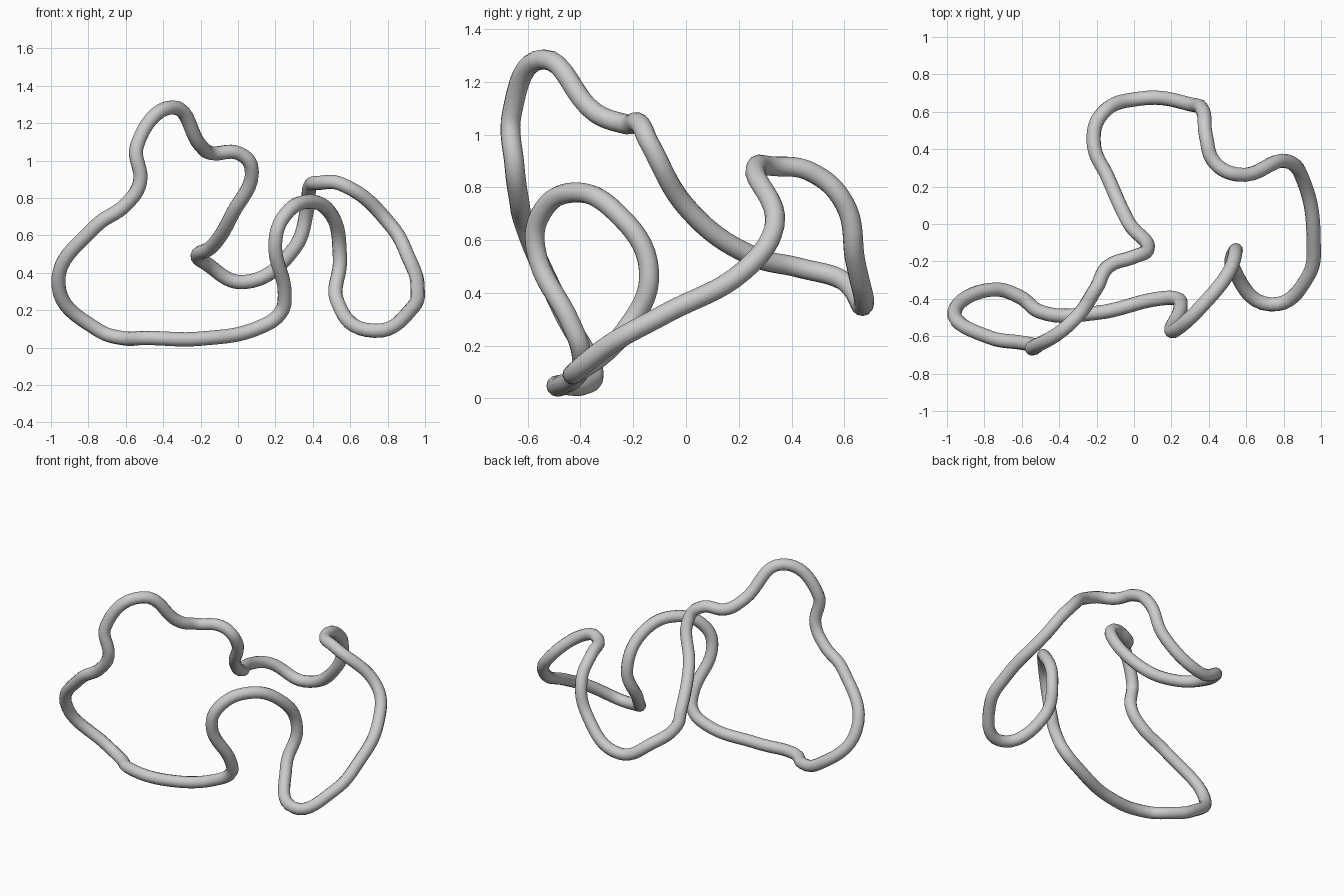
import bpy

R = 0.038  # tube radius

# Key bends of the closed loop (x, y, z); smooth handles fill in between
path = [
    (-.35, -.54, 1.285), (-.20, -.34, 1.08), (-.14, -.23, 1.04), (0, -.175, 1.04),
    (.07, -.14, .97), (-.03, .01, .715), (-.14, .25, .54), (-.215, .43, .495),
    (-.17, .59, .45), (.03, .67, .35), (.30, .64, .53), (.37, .60, .74),
    (.385, .47, .86), (.43, .33, .88), (.55, .265, .875), (.82, .335, .65),
    (.91, .22, .485), (.96, -.08, .32), (.93, -.28, .21), (.73, -.43, .09),
    (.53, -.235, .25), (.545, -.14, .48), (.50, -.27, .71), (.37, -.43, .78),
    (.245, -.55, .70), (.20, -.57, .57), (.25, -.435, .28), (.23, -.40, .19),
    (.13, -.40, .115), (-.20, -.475, .048), (-.50, -.47, .052), (-.61, -.39, .05),
    (-.75, -.35, .095), (-.96, -.47, .335), (-.76, -.61, .65), (-.60, -.635, .765),
    (-.525, -.65, .88), (-.54, -.66, 1.08),
]

# Smooth closed bezier tube
curve = bpy.data.curves.new("looped_tube", 'CURVE')
curve.dimensions = '3D'
curve.bevel_depth = R
curve.bevel_resolution = 4
curve.resolution_u = 8
spline = curve.splines.new('BEZIER')
spline.bezier_points.add(len(path) - 1)
for point, co in zip(spline.bezier_points, path):
    point.co = co
    point.handle_left_type = point.handle_right_type = 'AUTO'
spline.use_cyclic_u = True
spline.use_smooth = True

tube = bpy.data.objects.new("looped_tube", curve)
bpy.context.collection.objects.link(tube)
bpy.context.view_layer.objects.active = tube
tube.select_set(True)

# Turn the tube into a smooth mesh
bpy.ops.object.convert(target='MESH')
bpy.ops.object.shade_smooth()
